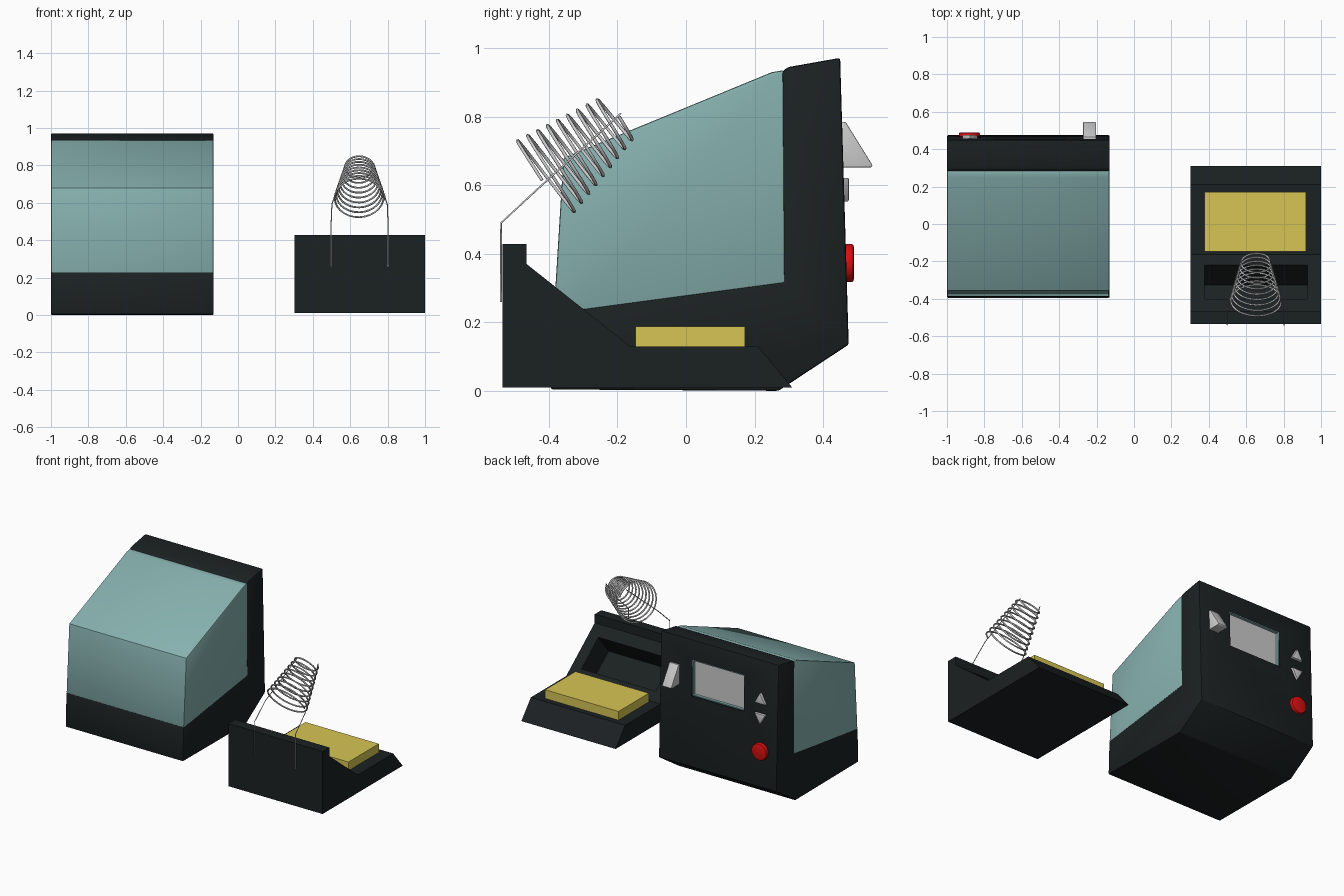
import bpy, bmesh, math
from mathutils import Vector

if "Cube" in bpy.data.objects:
    bpy.data.objects.remove(bpy.data.objects["Cube"])


def material(name, rgb):
    m = bpy.data.materials.new(name)
    m.diffuse_color = (*rgb, 1)
    m.use_nodes = True
    m.node_tree.nodes["Principled BSDF"].inputs["Base Color"].default_value = m.diffuse_color
    return m


BLACK = material("black_plastic", (0.011, 0.015, 0.016))
TEAL = material("teal_casing", (0.24, 0.44, 0.43))
YELLOW = material("sponge_yellow", (0.68, 0.56, 0.09))
RED = material("button_red", (0.7, 0.005, 0.005))


def activate(ob):
    bpy.ops.object.select_all(action='DESELECT')
    ob.select_set(True)
    bpy.context.view_layer.objects.active = ob


def apply_mod(ob, mod):
    activate(ob)
    bpy.ops.object.modifier_apply(modifier=mod.name)


def prism(name, profile, a, b, mat=None, bevel=0, axis='x'):
    """Extrude a flat profile: (y, z) along x, or (x, z) along y."""
    place = (lambda p, t: (t, p[0], p[1])) if axis == 'x' else (lambda p, t: (p[0], t, p[1]))
    bm = bmesh.new()
    face = bm.faces.new([bm.verts.new(place(p, a)) for p in profile])
    ext = bmesh.ops.extrude_face_region(bm, geom=[face])
    shift = Vector(place((0, 0), b - a))
    bmesh.ops.translate(bm, vec=shift, verts=[g for g in ext['geom'] if isinstance(g, bmesh.types.BMVert)])
    bmesh.ops.recalc_face_normals(bm, faces=bm.faces)
    me = bpy.data.meshes.new(name)
    bm.to_mesh(me)
    bm.free()
    ob = bpy.data.objects.new(name, me)
    bpy.context.collection.objects.link(ob)
    if mat:
        me.materials.append(mat)
    if bevel:
        mod = ob.modifiers.new("bevel", 'BEVEL')
        mod.width, mod.segments = bevel, 2
        mod.limit_method, mod.angle_limit = 'ANGLE', math.radians(20)
        apply_mod(ob, mod)
        bpy.ops.object.shade_smooth_by_angle(angle=math.radians(30))
    return ob


def rect(u0, u1, v0, v1):
    return [(u0, v0), (u1, v0), (u1, v1), (u0, v1)]


def cut(ob, cutter):
    mod = ob.modifiers.new("cut", 'BOOLEAN')
    mod.object, mod.operation, mod.solver = cutter, 'DIFFERENCE', 'EXACT'
    apply_mod(ob, mod)
    bpy.data.objects.remove(cutter)


def wire(name, points, radius):
    cu = bpy.data.curves.new(name, 'CURVE')
    cu.dimensions = '3D'
    cu.bevel_depth, cu.bevel_resolution, cu.use_fill_caps = radius, 1, True
    sp = cu.splines.new('POLY')
    sp.points.add(len(points) - 1)
    for p, co in zip(sp.points, points):
        p.co = (*co, 1)
    ob = bpy.data.objects.new(name, cu)
    bpy.context.collection.objects.link(ob)
    return ob


# Station: black base and control panel, L-shaped in profile
X0, X1 = -1.0, -0.13
base = prism("station_base", [(-0.395, 0.004), (0.27, 0.0), (0.475, 0.135), (0.45, 0.972),
                              (0.298, 0.945), (0.28, 0.932), (0.285, 0.318), (-0.30, 0.24),
                              (-0.387, 0.23)], X0, X1, BLACK, 0.007)

# Teal casing nested in the L
prism("station_casing", [(-0.386, 0.225), (-0.358, 0.68), (0.25, 0.93), (0.285, 0.936),
                         (0.29, 0.315), (-0.30, 0.235)], X0 + 0.001, X1 - 0.001, TEAL, 0.006)

# Display window: recess with a teal lining and grey screen
wx0, wx1, wz0, wz1 = -0.75, -0.365, 0.60, 0.84
cut(base, prism("window_cutter", rect(wx0, wx1, wz0, wz1), 0.42, 0.60, axis='y'))
t = 0.006
lining = prism("display_lining", rect(wx0, wx1, wz0, wz1), 0.42, 0.452, TEAL, axis='y')
cut(lining, prism("lining_cutter", rect(wx0 + t, wx1 - t, wz0 + t, wz1 - t), 0.425, 0.60, axis='y'))
prism("display_screen", rect(wx0 + t, wx1 - t, wz0 + t, wz1 - t), 0.424, 0.434, axis='y')

# Arrow buttons, mirrored up and down
for name, z, s in (("up_button", 0.725, 1), ("down_button", 0.587, -1)):
    prism(name, [(-0.918, z - 0.035 * s), (-0.836, z - 0.035 * s), (-0.877, z + 0.037 * s)],
          0.445, 0.476, bevel=0.005, axis='y')

# Round power button
disc = [(-0.88 + 0.056 * math.cos(a), 0.373 + 0.056 * math.sin(a))
        for a in (i * math.tau / 32 for i in range(32))]
prism("power_button", disc, 0.45, 0.49, RED, 0.008, axis='y')

# Wedge switch
prism("wedge_switch", [(0.445, 0.785), (0.466, 0.785), (0.545, 0.658), (0.54, 0.652), (0.445, 0.652)],
      -0.272, -0.203, bevel=0.003)

# Iron stand: tray with a sloped back and front wall
stand = prism("stand_tray", [(-0.535, 0.01), (-0.535, 0.428), (-0.465, 0.428), (-0.465, 0.37),
                             (-0.163, 0.13), (0.21, 0.13), (0.31, 0.01)], 0.303, 1.0, BLACK)

# Pocket sunk at right angles into the slope
n = Vector((0.24, 0.302)).normalized()
low, high = Vector((-0.22, 0.175)), Vector((-0.40, 0.318))
cut(stand, prism("pocket_cutter", [low + n * 0.1, high + n * 0.1, high - n * 0.17, low - n * 0.17],
                 0.378, 0.927))

# Sponge
prism("sponge", rect(-0.148, 0.172, 0.125, 0.188), 0.378, 0.92, YELLOW)

# Conical spring holder, wide end low at the front
CX = 0.65
start, end = Vector((CX, -0.42, 0.615)), Vector((CX, -0.195, 0.80))
across, up = Vector((1, 0, 0)), Vector((0, -0.576, 0.817))
turns, steps = 9, 28
coil = []
for i in range(turns * steps + 1):
    f, a = i / (turns * steps), i * math.tau / steps
    r = 0.136 + (0.074 - 0.136) * f
    coil.append(start.lerp(end, f) + r * (across * math.cos(a) + up * math.sin(a)))
wire("spring_coil", coil, 0.005)

# Support wires, mirrored on both sides of the spring
for side, s in (("left", -1), ("right", 1)):
    wire("support_wire_" + side,
         [(CX + 0.152 * s, -0.54, 0.26), (CX + 0.152 * s, -0.54, 0.49),
          (CX + 0.148 * s, -0.43, 0.592), (CX + 0.076 * s, -0.19, 0.81)], 0.0028)
